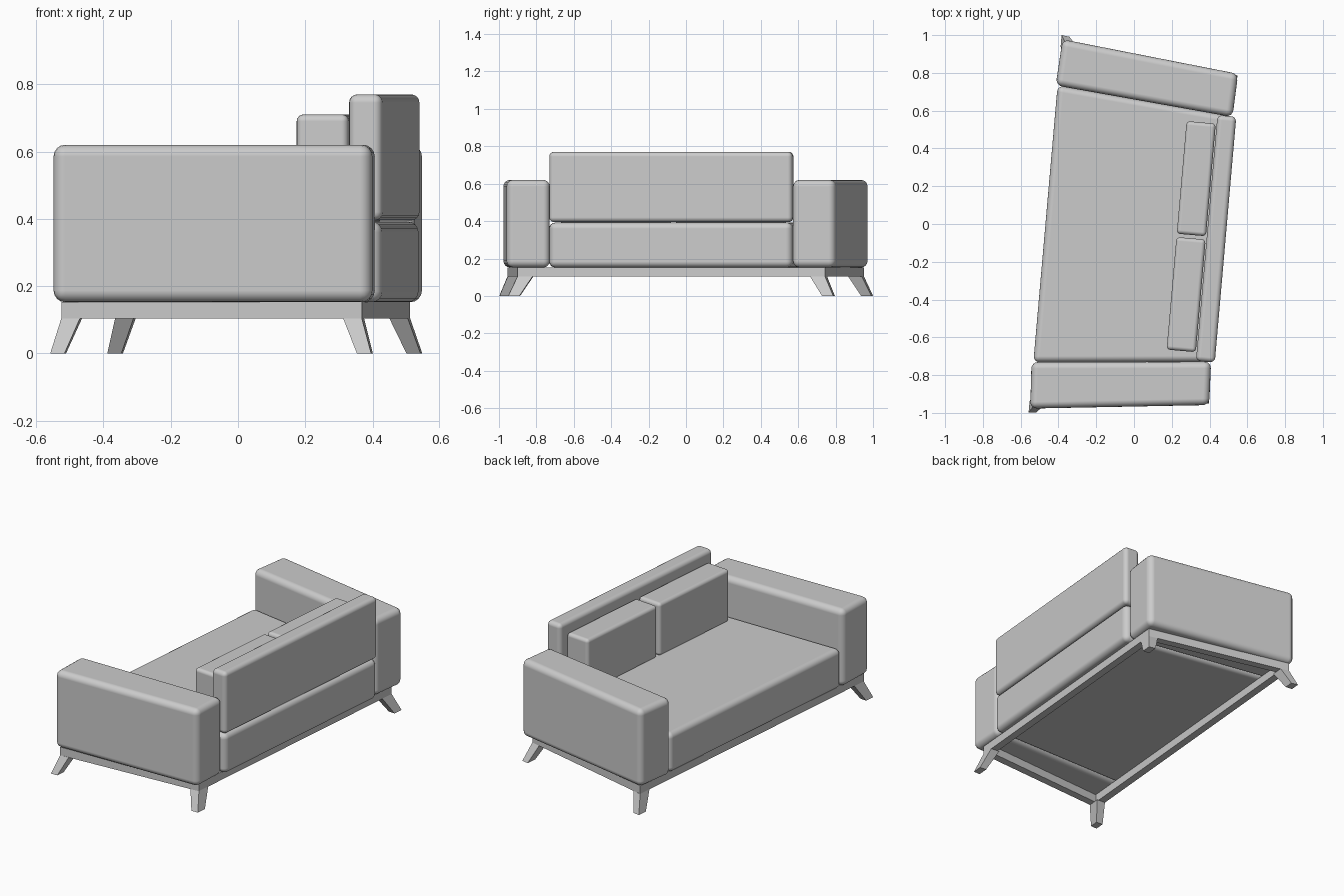
import bpy, bmesh, math

if "Cube" in bpy.data.objects:
    bpy.data.objects.remove(bpy.data.objects["Cube"])

TURN = math.radians(-5)          # whole sofa is turned a little about z
SHIFT = (-0.0035, -0.04, 0)


def finish(name, bm, bevel):
    bmesh.ops.recalc_face_normals(bm, faces=bm.faces[:])
    me = bpy.data.meshes.new(name)
    bm.to_mesh(me)
    bm.free()
    ob = bpy.data.objects.new(name, me)
    bpy.context.collection.objects.link(ob)
    ob.location = SHIFT
    ob.rotation_euler.z = TURN
    if bevel:
        me.polygons.foreach_set("use_smooth", [True] * len(me.polygons))
        m = ob.modifiers.new("rounding", 'BEVEL')
        m.width, m.segments, m.limit_method = bevel, 4, 'ANGLE'
        m.harden_normals = True
    return ob


def loft(name, low, high, z0, z1, bevel=0):
    """Solid between a lower and an upper outline."""
    bm = bmesh.new()
    a = [bm.verts.new((x, y, z0)) for x, y in low]
    b = [bm.verts.new((x, y, z1)) for x, y in high]
    bm.faces.new(a)
    bm.faces.new(b)
    n = len(a)
    for i in range(n):
        j = (i + 1) % n
        bm.faces.new((a[i], a[j], b[j], b[i]))
    return finish(name, bm, bevel)


def block(name, pts, z0, z1, bevel):
    return loft(name, pts, pts, z0, z1, bevel)


def rect(x0, x1, y0, y1):
    return [(x0, y0), (x1, y0), (x1, y1), (x0, y1)]


def trapezoid(x0, x1, h0, h1):
    return [(x0, -h0), (x1, -h1), (x1, h1), (x0, h0)]


# seat cushion and backrest standing on its rear edge
block("seat", trapezoid(-0.467, 0.488, 0.735, 0.65), 0.152, 0.392, 0.032)
block("backrest", rect(0.39, 0.49, -0.653, 0.653), 0.395, 0.77, 0.025)

# hollow base frame
outer = trapezoid(-0.44, 0.445, 0.957, 0.825)
inner = trapezoid(-0.395, 0.40, 0.905, 0.785)
bm = bmesh.new()
rings = [[bm.verts.new((x, y, z)) for x, y in pts]
         for pts, z in ((outer, 0.103), (outer, 0.153), (inner, 0.153), (inner, 0.103))]
for k in range(4):
    r, q = rings[k], rings[(k + 1) % 4]
    for i in range(4):
        j = (i + 1) % 4
        bm.faces.new((r[i], r[j], q[j], q[i]))
finish("base_frame", bm, 0)

for s, side in ((-1, "left"), (1, "right")):
    # splayed arms
    arm = [(-0.462, 0.981), (0.48, 0.88), (0.47, 0.65), (-0.477, 0.735)]
    block(side + "_arm", [(x, s * y) for x, y in arm], 0.152, 0.62, 0.035)

    # loose back cushions
    block(side + "_back_cushion", [(x, s * y) for x, y in rect(0.23, 0.385, 0.009, 0.607)],
          0.39, 0.71, 0.02)

    # legs leaning outwards from the frame corners
    for name, d, top, foot in (("front", 1, (-0.44, 0.957), (-0.469, 1.003)),
                               ("back", -1, (0.445, 0.825), (0.477, 0.872))):
        def corner(c, w, h):
            x, y = c
            t = -d * math.tan(math.radians(7))   # follow the frame side
            return [(x, s * y), (x + d * w, s * (y - abs(t) * w * d)),
                    (x + d * w, s * (y - h)), (x, s * (y - h))]
        loft(f"{side}_{name}_leg", corner(foot, 0.042, 0.06), corner(top, 0.055, 0.08), 0, 0.104)
